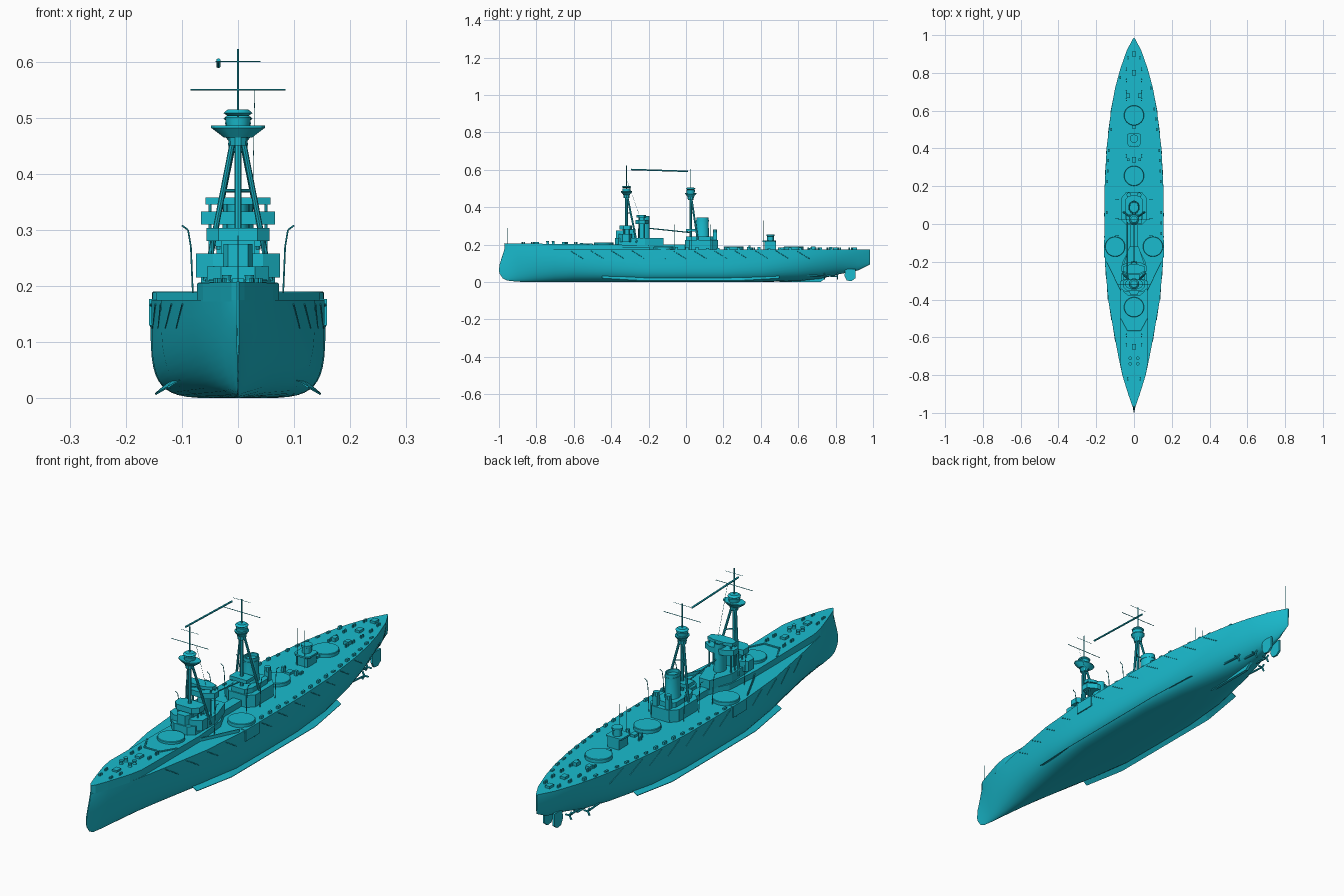
import bpy, bmesh, math, random
from mathutils import Vector, Matrix

if "Cube" in bpy.data.objects:
    bpy.data.objects.remove(bpy.data.objects["Cube"])

random.seed(4)
TEAL = bpy.data.materials.new("teal_paint")
TEAL.diffuse_color = (0.01, 0.5, 0.62, 1)
TEAL.use_nodes = True
TEAL.node_tree.nodes["Principled BSDF"].inputs["Base Color"].default_value = TEAL.diffuse_color


def finish(name, bm, smooth=False):
    bmesh.ops.recalc_face_normals(bm, faces=bm.faces)
    me = bpy.data.meshes.new(name)
    bm.to_mesh(me)
    bm.free()
    ob = bpy.data.objects.new(name, me)
    bpy.context.collection.objects.link(ob)
    me.materials.append(TEAL)
    if smooth:
        bpy.ops.object.select_all(action='DESELECT')
        ob.select_set(True)
        bpy.context.view_layer.objects.active = ob
        bpy.ops.object.shade_smooth_by_angle(angle=math.radians(30))
    return ob


def loft(name, rows, smooth=False):
    bm = bmesh.new()
    vs = [[bm.verts.new(p) for p in r] for r in rows]
    n = len(rows[0])
    for a, b in zip(vs, vs[1:]):
        for i in range(n):
            j = (i + 1) % n
            bm.faces.new((a[i], a[j], b[j], b[i]))
    bm.faces.new(vs[0])
    bm.faces.new(vs[-1])
    return finish(name, bm, smooth)


def prism(name, outline, z0, z1, flare=1.0):
    """Half outline (x, y) mirrored across x = 0; top scaled in x by flare."""
    full = outline + [(-x, y) for x, y in reversed(outline)]
    return loft(name, [[(x, y, z0) for x, y in full], [(x * flare, y, z1) for x, y in full]])


def box(name, x, y, z0, z1, w, l):
    return loft(name, [[(x + a * w, y + b * l, z) for a, b in ((-1, -1), (1, -1), (1, 1), (-1, 1))]
                       for z in (z0, z1)])


def drum(name, x, y, rings, sx=1, sy=1, n=20):
    """Stack of (radius, z) rings."""
    return loft(name, [[(x + sx * r * math.cos(i * math.tau / n), y + sy * r * math.sin(i * math.tau / n), z)
                        for i in range(n)] for r, z in rings], True)


def rod(name, a, b, r=0.0015, n=6):
    a, b = Vector(a), Vector(b)
    bm = bmesh.new()
    m = Matrix.Translation((a + b) / 2) @ (b - a).to_track_quat('Z', 'Y').to_matrix().to_4x4()
    bmesh.ops.create_cone(bm, cap_ends=True, segments=n, radius1=r, radius2=r, depth=(b - a).length, matrix=m)
    return finish(name, bm)


def lerp(table, t):
    for a, b in zip(table, table[1:]):
        if t <= b[0]:
            f = max(0, (t - a[0]) / (b[0] - a[0]))
            return a[1] + f * (b[1] - a[1])
    return table[-1][1]


# Hull: y, half width, keel height, section fullness
STATIONS = [(-.98, .002, .02, 1.6), (-.955, .012, .008, 1.6), (-.9, .031, .002, 1.8), (-.8, .062, 0, 2.0),
            (-.7, .083, 0, 2.3), (-.6, .102, 0, 2.7), (-.4, .137, 0, 3.6), (-.2, .154, 0, 5), (0, .156, 0, 5),
            (.2, .155, 0, 5), (.4, .145, 0, 4), (.6, .122, .005, 2.6), (.72, .1, .018, 2.1),
            (.82, .073, .042, 1.8), (.92, .038, .062, 1.6), (.985, .003, .095, 1.5)]
STEM = [(0, -.93), (.02, -.98), (.05, -1), (.09, -.998), (.15, -.978), (.21, -.963)]
WIDTH = [(s[0], s[1]) for s in STATIONS]
DECK, N = .175, 12
rows = []
for k, (y, w, zk, n) in enumerate(STATIONS):
    half = []
    for i in range(N + 1):
        a = math.pi / 2 * i / N
        x = w * max(0, math.sin(a)) ** (2 / n)
        z = zk + (DECK - zk) * (1 - max(0, math.cos(a)) ** (2 / n))
        half.append((x, lerp(STEM, z) if k == 0 else y, z))
    rows.append([(-x, yy, z) for x, yy, z in reversed(half[1:])] + half)
loft("hull", rows, True)

# Raised forecastle with narrow sides behind the bow
rows = []
for y, w in [(-.97, .002), (-.955, .012), (-.9, .031), (-.8, .062), (-.74, .073), (-.36, .073), (-.2, .06), (-.12, .02)]:
    zt = lerp([(-1, .208), (-.4, .2), (0, .197)], y)
    rows.append([(-w, y, .172), (w, y, .172), (w, y, zt), (-w, y, zt)])
loft("forecastle", rows)
for s in (-1, 1):
    # Screens, sponsons and bilge keels on each side
    loft("diagonal_screen", [[(s * x, y, z) for y, z in ((yy - .004, .172), (yy + .004, .172), (yy + .004, .188),
         (yy - .004, .188))] for x, yy in ((.072, -.35), (.145, -.2))])
    box("side_sponson", s * .148, -.13, .13, .177, .011, .045)
    loft("bilge_keel", [[(s * (x - .035), y, .04), (s * x, y, z), (s * (x + .001), y, z + .003)]
         for x, y, z in ((.125, -.45, .018), (.146, -.25, .006), (.147, .3, .006), (.125, .5, .018))])
    # Rudders, propeller shafts and propellers
    loft("rudder", [[(s * .022 + d, y, z) for y, z in ((.85, .07), (.848, .03), (.86, .008), (.885, .005),
         (.905, .02), (.905, .07))] for d in (-.004, .004)])
    for x, y in ((.03, .81), (.065, .74)):
        rod("propeller_shaft", (s * x, y - .15, .04), (s * x, y, .03), .004, 8)
        for q in range(3):
            a = q * math.tau / 3
            rod("propeller_blade", (s * x, y, .03), (s * x + .018 * math.cos(a), y, .03 + .018 * math.sin(a)), .004)
    # Stowed net booms along the hull
    for i in range(12):
        y = -.62 + i * .11
        w = lerp(WIDTH, y)
        rod("net_boom", (s * (w + .001), y, .168), (s * (lerp(WIDTH, y + .07) - .001), y + .07, .125), .0015)
    # Boat davits
    for y in (-.27, -.06, .03, .13):
        pts = [(.08, .175), (.084, .27), (.089, .3), (.1, .308)]
        for p, q in zip(pts, pts[1:]):
            rod("davit", (s * p[0], y, p[1]), (s * q[0], y, q[1]), .0015)
loft("stern_skeg", [[(x, .5, 0), (x, .72, 0), (x, .76, .035), (x, .8, .05), (x, .5, .05)] for x in (-.006, .006)])

# Turret mounting rings
for x, y, z in ((0, .575, .19), (0, .255, .19), (-.1, -.12, .19), (.1, -.12, .19), (0, -.44, .212)):
    drum("turret_ring", x, y, [(.053, .17), (.053, z - .002), (.051, z)], n=32)

# Breakwater ahead of the forward ring
for s in (-1, 1):
    rod("breakwater", (0, -.565, .204), (s * .035, -.565, .204), .004)
    rod("breakwater", (s * .035, -.565, .204), (s * .07, -.5, .202), .004)

# Forward superstructure and bridge decks
prism("forward_deckhouse", [(.03, -.38), (.055, -.36), (.058, -.22), (.025, -.12)], .195, .235)
prism("conning_tower", [(.018, -.375), (.026, -.36), (.026, -.325), (.018, -.31)], .235, .275)
prism("lower_bridge", [(.045, -.36), (.075, -.34), (.075, -.305), (.05, -.29)], .215, .258)
prism("middle_bridge", [(.035, -.355), (.056, -.335), (.056, -.3), (.035, -.29)], .28, .303)
prism("bridge_core", [(.03, -.34), (.03, -.27)], .235, .285)
prism("upper_bridge", [(.03, -.27), (.066, -.25), (.066, -.22), (.03, -.2)], .31, .333)
prism("searchlight_bridge", [(.025, -.265), (.058, -.25), (.058, -.225), (.025, -.215)], .345, .358)
for s in (-1, 1):
    for y in (-.25, -.225):
        rod("bridge_post", (s * .05, y, .23), (s * .05, y, .35), .003)
    for y in (-.33, -.305):
        rod("bridge_post", (s * .045, y, .235), (s * .045, y, .285), .003)
drum("forward_funnel", 0, -.225, [(.028, .23), (.027, .352), (.022, .352), (.021, .33)], sx=.75, sy=1.1)

# Midship boat deck and aft superstructure
prism("boat_deck", [(.02, -.13), (.02, 0)], .175, .2)
prism("aft_deckhouse", [(.04, -.005), (.066, .02), (.066, .14), (.04, .17)], .172, .225)
prism("aft_upper_house", [(.03, .0), (.045, .03), (.045, .13), (.03, .15)], .225, .245)
drum("aft_funnel", 0, .088, [(.034, .24), (.031, .25), (.03, .345), (.025, .345), (.024, .32)], sx=.9, sy=1.1)
drum("funnel_band", 0, .088, [(.032, .325), (.032, .332)], sx=.9, sy=1.1)
for s in (-1, 1):
    prism_y = .155
    box("searchlight_stand", s * .028, prism_y, .225, .265, .01, .01)
    drum("searchlight", s * .028, prism_y, [(.012, .265), (.012, .282)], n=10)

# Tripod masts with spotting tops
for name, y, base, dy, top, tip in (("fore", -.318, .2, .055, .465, .622), ("main", .025, .2, .04, .455, .605)):
    rod(name + "_mast", (0, y, base), (0, y, top + .03), .007, 10)
    rod(name + "_topmast", (0, y, top), (0, y, tip), .0022)
    for s in (-1, 1):
        rod(name + "_mast_leg", (s * .058, y + dy, base + .01), (s * .008, y + .003, top), .005, 8)
        rod(name + "_strut", (0, y, .37), (s * .026, y + dy * .45, .37), .003)
    drum(name + "_lower_top", 0, y, [(.016, top - .015), (.018, top)], n=10)
    w = 1.6 if name == "fore" else .9
    drum(name + "_platform", 0, y, [(.016, top), (.03, top + .017), (.03, top + .021)], sx=w, n=12)
    drum(name + "_spotting_house", 0, y, [(.021, top + .02), (.023, top + .036)], n=12)
    drum(name + "_house_roof", 0, y, [(.018, top + .038), (.026, top + .043), (.018, top + .05)], n=12)
    rod(name + "_yard", (-.085, y, .55), (.085, y, .55), .0014)
    rod(name + "_upper_yard", (-.04, y, .6), (.04, y, .6), .0009)
box("mainmast_platform", 0, .025, .27, .285, .04, .025)
rod("aerial_spreader", (-.035, -.295, .602), (-.035, .01, .592), .004)
rod("boat_derrick", (0, .02, .265), (0, -.24, .292), .003)
rod("mast_stay", (.03, -.318, .55), (.026, -.25, .36), .0006)

# Aft control position
box("aft_control_house", 0, .45, .172, .215, .026, .03)
prism("aft_control_platform", [(.025, .41), (.036, .425), (.036, .475), (.025, .48)], .215, .222)
drum("aft_control_tower", 0, .452, [(.018, .222), (.018, .245), (.022, .247), (.022, .255)], n=12)
for s in (-1, 1):
    rod("aft_signal_pole", (s * .018, .415, .175), (s * .018, .415, .33), .0013)
rod("jackstaff", (0, -.955, .2), (0, -.955, .29), .0007)
rod("ensign_staff", (0, .965, .17), (0, .965, .29), .0007)

# Deck fittings: hatches, bollards, capstans and vents
for s in (-1, 1):
    for y in (-.87, -.82, -.64, -.59, .66, .7, .76, .82, .88, .36, .16):
        z = .2 if y < -.3 else .172
        x = s * min(.04, lerp(WIDTH, y) * .6)
        for d in (-.006, .006):
            drum("bollard", x, y + d, [(.004, z), (.004, z + .014)], n=8)
    for i in range(16):
        y = -.05 + i * .055
        w = lerp(WIDTH, y)
        box("deck_edge_fitting", s * (w - .012), y, .172, .172 + random.uniform(.008, .016), .004, .008)
    for y in (-.74, -.71):
        drum("capstan", s * .02, y, [(.009, .2), (.006, .21), (.009, .22)], n=10)
    box("deck_vent", s * .03, .34, .172, .195, .006, .006)
    box("deck_vent", s * .03, .68, .172, .19, .01, .012)
for y, z in ((-.8, .2), (-.65, .2), (.34, .172), (.52, .172), (.8, .172), (.9, .172)):
    box("deck_hatch", 0, y, z, z + .013, .011, .014)
